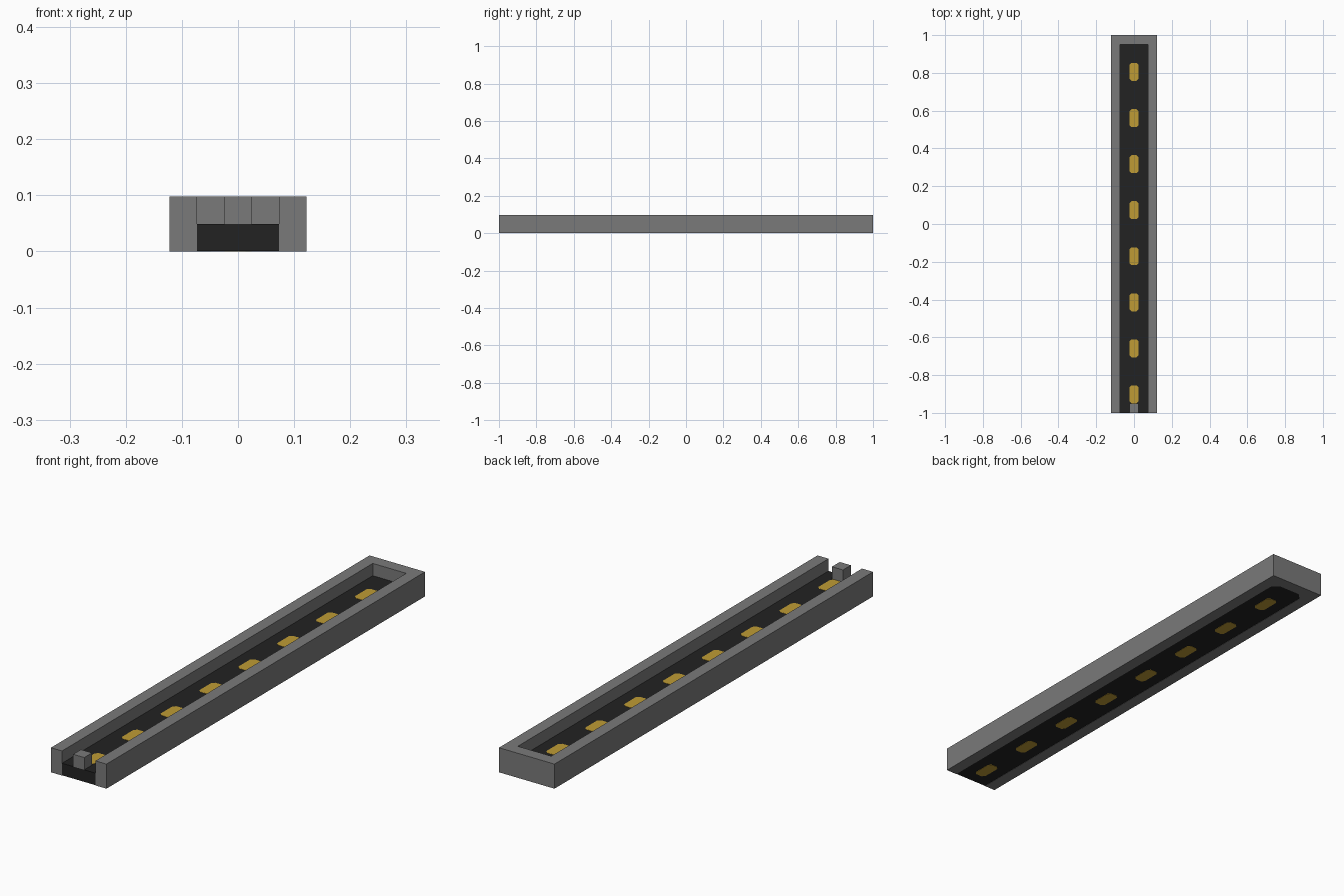
import bpy
import bmesh

cube = bpy.data.objects.get("Cube")
if cube:
    bpy.data.objects.remove(cube, do_unlink=True)


def make_material(name, color):
    mat = bpy.data.materials.new(name)
    mat.use_nodes = True
    mat.diffuse_color = (*color, 1)
    mat.node_tree.nodes["Principled BSDF"].inputs["Base Color"].default_value = (*color, 1)
    return mat


grey = make_material("grey metal", (0.195, 0.195, 0.195))
black = make_material("black rubber", (0.016, 0.016, 0.016))
yellow = make_material("yellow paint", (0.52, 0.33, 0.035))


def prism(name, outline, z0, z1, mat):
    """Extrude a flat outline from z0 up to z1."""
    bm = bmesh.new()
    face = bm.faces.new([bm.verts.new((x, y, z0)) for x, y in outline])
    grown = bmesh.ops.extrude_face_region(bm, geom=[face], use_keep_orig=True)
    for v in grown["geom"]:
        if isinstance(v, bmesh.types.BMVert):
            v.co.z = z1
    bmesh.ops.recalc_face_normals(bm, faces=bm.faces)
    mesh = bpy.data.meshes.new(name)
    bm.to_mesh(mesh)
    bm.free()
    mesh.materials.append(mat)
    obj = bpy.data.objects.new(name, mesh)
    bpy.context.collection.objects.link(obj)
    return obj


def rect(hx, y0, y1):
    return [(-hx, y0), (hx, y0), (hx, y1), (-hx, y1)]


W, INNER, END = 0.122, 0.0735, 0.951   # half width, half opening, inner end wall
TOP, MID, SKIN = 0.0976, 0.0488, 0.001
PEG = 0.0244

# U-shaped frame, open at the front
prism("frame", [(-W, -1), (-INNER, -1), (-INNER, END), (INNER, END),
                (INNER, -1), (W, -1), (W, 1), (-W, 1)], 0, TOP, grey)

# Belt filling the lower half of the opening
prism("belt", rect(INNER, -1, END), SKIN, MID, black)

# Peg at the open end
prism("end_peg", rect(PEG, -1, -END), MID, TOP, grey)

# Painted dashes on both sides of the belt
CUT = 0.011
for i in range(8):
    y = 0.805 - i * 0.2439
    hx, hy = PEG, 0.0475
    dash = [(-hx + CUT, y - hy), (hx - CUT, y - hy), (hx, y - hy + CUT), (hx, y + hy - CUT),
            (hx - CUT, y + hy), (-hx + CUT, y + hy), (-hx, y + hy - CUT), (-hx, y - hy + CUT)]
    prism(f"top_dash_{i + 1}", dash, MID, MID + SKIN, yellow)
    prism(f"bottom_dash_{i + 1}", dash, 0, SKIN, yellow)

# Corner plates under the closed end
for side, sx in (("left", 1), ("right", -1)):
    prism(f"{side}_corner_plate", [(sx * INNER, END), (sx * (INNER - 0.025), END),
                                   (sx * INNER, END - 0.025)], 0, SKIN, grey)
